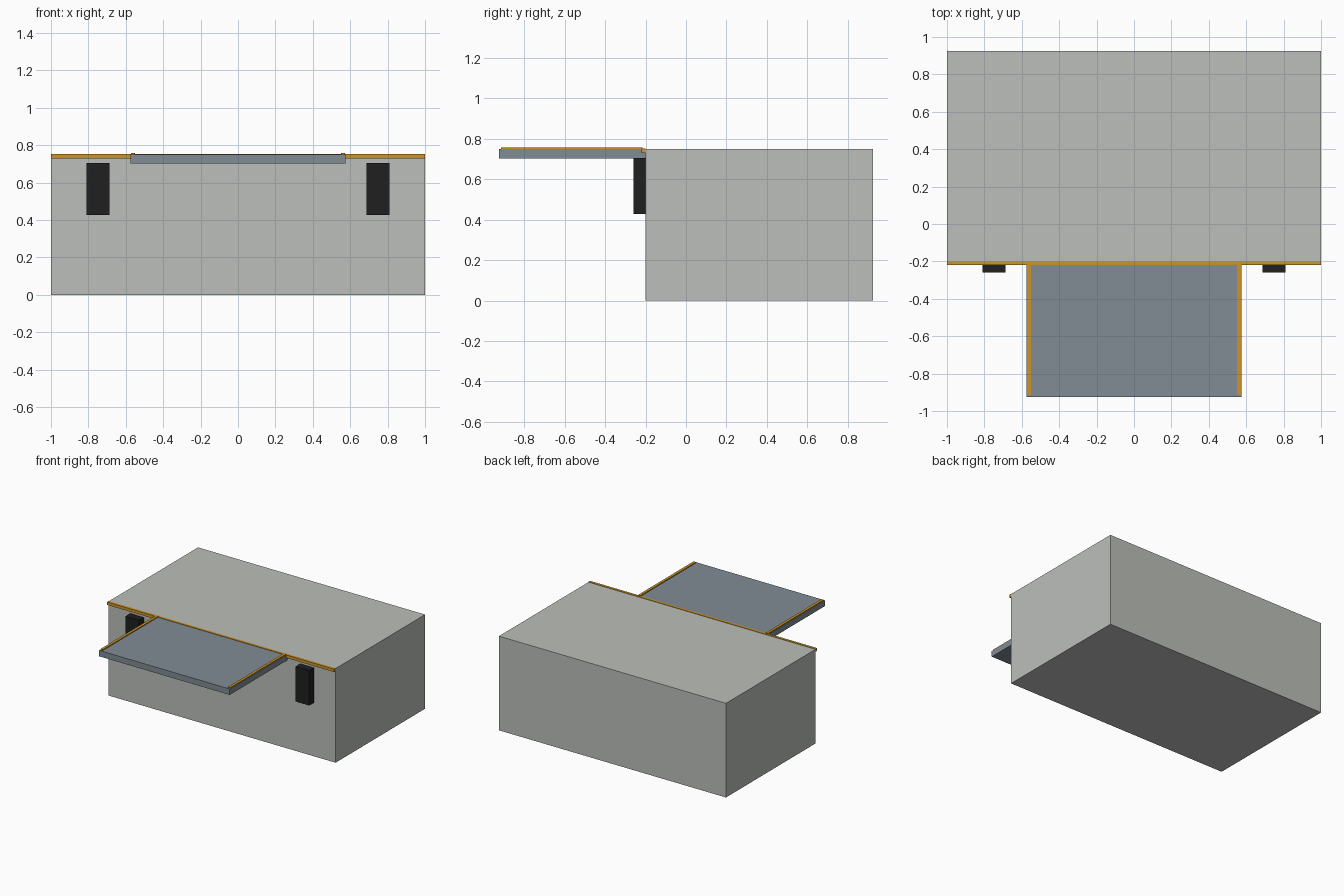
import bpy

if "Cube" in bpy.data.objects:
    bpy.data.objects.remove(bpy.data.objects["Cube"])


def material(name, rgb):
    m = bpy.data.materials.new(name)
    m.diffuse_color = (*rgb, 1.0)
    m.use_nodes = True
    m.node_tree.nodes["Principled BSDF"].inputs["Base Color"].default_value = m.diffuse_color
    return m


concrete = material("concrete_grey", (0.50, 0.52, 0.49))
steel = material("slate_steel", (0.215, 0.262, 0.296))
yellow = material("safety_yellow", (0.60, 0.295, 0.022))
rubber = material("black_rubber", (0.014, 0.014, 0.014))


def box(name, lo, hi, mat):
    """Axis-aligned box between two corners."""
    bpy.ops.mesh.primitive_cube_add(size=1)
    ob = bpy.context.object
    ob.name = name
    for v in ob.data.vertices:
        v.co = [h if c > 0 else l for c, l, h in zip(v.co, lo, hi)]
    ob.data.materials.append(mat)
    return ob


# Loading dock block
box("dock_block", (-1, -0.2, 0), (1, 0.925, 0.75), concrete)

# Leveller plate projecting from the front, top flush with the dock
box("leveller_plate", (-0.575, -0.925, 0.703), (0.575, -0.2, 0.75), steel)

# Painted edge strip along the front top edge
box("dock_edge_strip", (-1, -0.22, 0.73), (1, -0.2, 0.753), yellow)

# Mirrored pairs: plate side stripes and rubber bumpers
for side, s in (("left", -1), ("right", 1)):
    x0, x1 = sorted((s * 0.552, s * 0.573))
    box(f"plate_stripe_{side}", (x0, -0.914, 0.75), (x1, -0.214, 0.757), yellow)
    x0, x1 = sorted((s * 0.688, s * 0.809))
    box(f"bumper_{side}", (x0, -0.26, 0.427), (x1, -0.2, 0.705), rubber)
